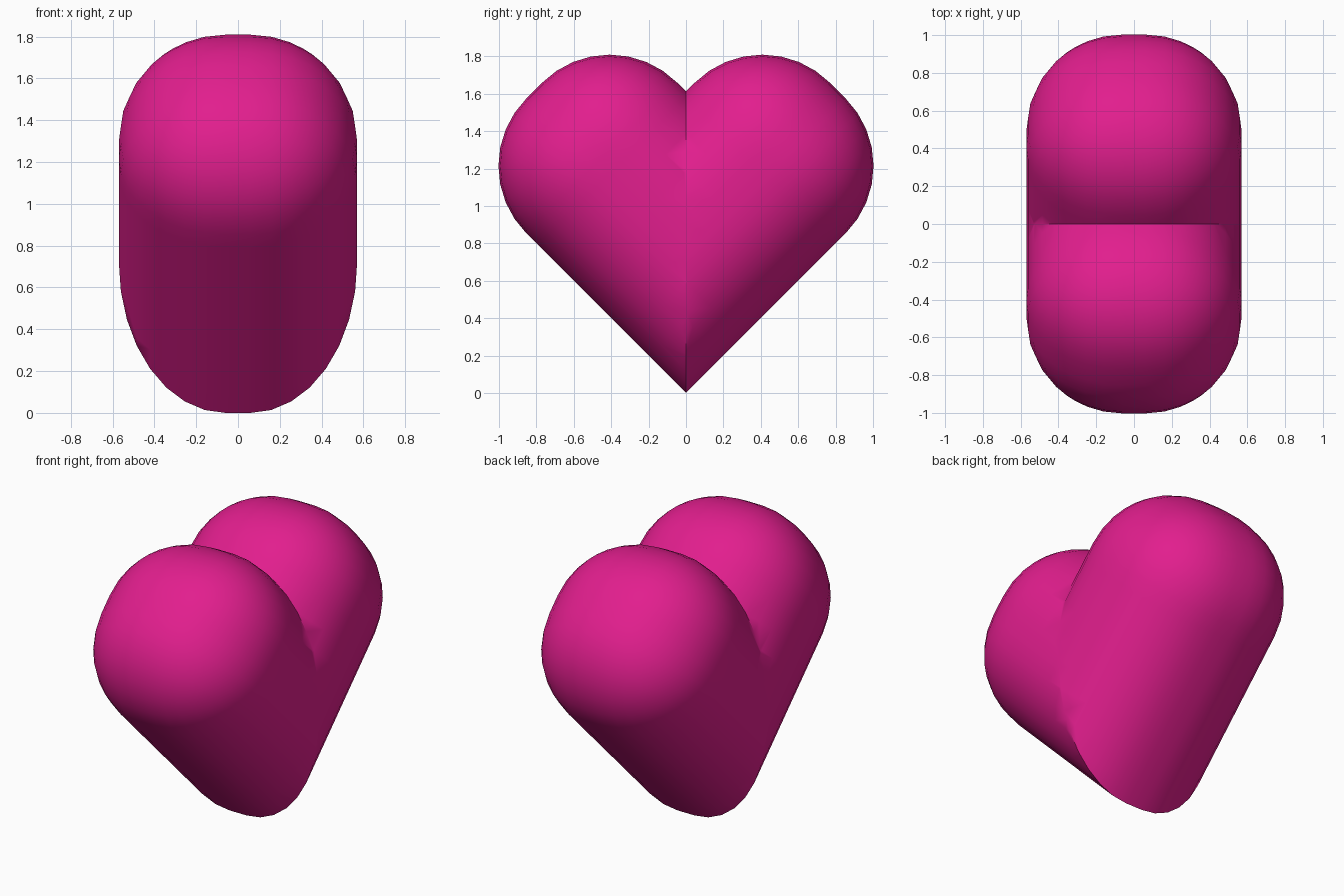
import bpy, bmesh
from math import radians
from mathutils import Matrix

if "Cube" in bpy.data.objects:
    bpy.data.objects.remove(bpy.data.objects["Cube"])

HALF = 0.57      # half thickness of each arm (square section)
END = 1.717      # distance from tip to the lobe end, along the arm
TAIL = -1.2      # hidden start of the arm, trimmed at the mirror plane
ROUND = 0.51     # edge rounding

# One rounded arm of the heart
bm = bmesh.new()
bmesh.ops.create_cube(bm, size=1)
bmesh.ops.scale(bm, vec=(2 * HALF, 2 * HALF, END - TAIL), verts=bm.verts)
bmesh.ops.translate(bm, vec=(0, -HALF, (END + TAIL) / 2), verts=bm.verts)
bmesh.ops.bevel(bm, geom=bm.edges[:], offset=ROUND, offset_type='OFFSET',
                segments=8, profile=0.5, affect='EDGES', clamp_overlap=False)

# Short loops along the straight part keep the shading even
for i in range(9):
    bmesh.ops.bisect_plane(bm, geom=bm.verts[:] + bm.edges[:] + bm.faces[:],
                           plane_co=(0, 0, i * 0.14), plane_no=(0, 0, 1))

# Lean the arm by 45 degrees and trim it at the middle
bmesh.ops.rotate(bm, cent=(0, 0, 0), matrix=Matrix.Rotation(radians(-45), 3, 'X'),
                 verts=bm.verts)
bmesh.ops.bisect_plane(bm, geom=bm.verts[:] + bm.edges[:] + bm.faces[:],
                       plane_co=(0, 0, 0), plane_no=(0, 1, 0), clear_inner=True)
bmesh.ops.recalc_face_normals(bm, faces=bm.faces)

mesh = bpy.data.meshes.new("heart")
bm.to_mesh(mesh)
bm.free()
heart = bpy.data.objects.new("heart", mesh)
bpy.context.collection.objects.link(heart)

# Second arm by mirroring
mirror = heart.modifiers.new("mirror", 'MIRROR')
mirror.use_axis = (False, True, False)
mirror.use_clip = True
mirror.merge_threshold = 0.001

# Pink finish and smooth shading
pink = bpy.data.materials.new("pink")
pink.diffuse_color = (0.76, 0.013, 0.27, 1)
pink.use_nodes = True
pink.node_tree.nodes["Principled BSDF"].inputs["Base Color"].default_value = pink.diffuse_color
mesh.materials.append(pink)
bpy.context.view_layer.objects.active = heart
heart.select_set(True)
bpy.ops.object.modifier_apply(modifier="mirror")
bpy.ops.object.shade_smooth_by_angle(angle=radians(40))
